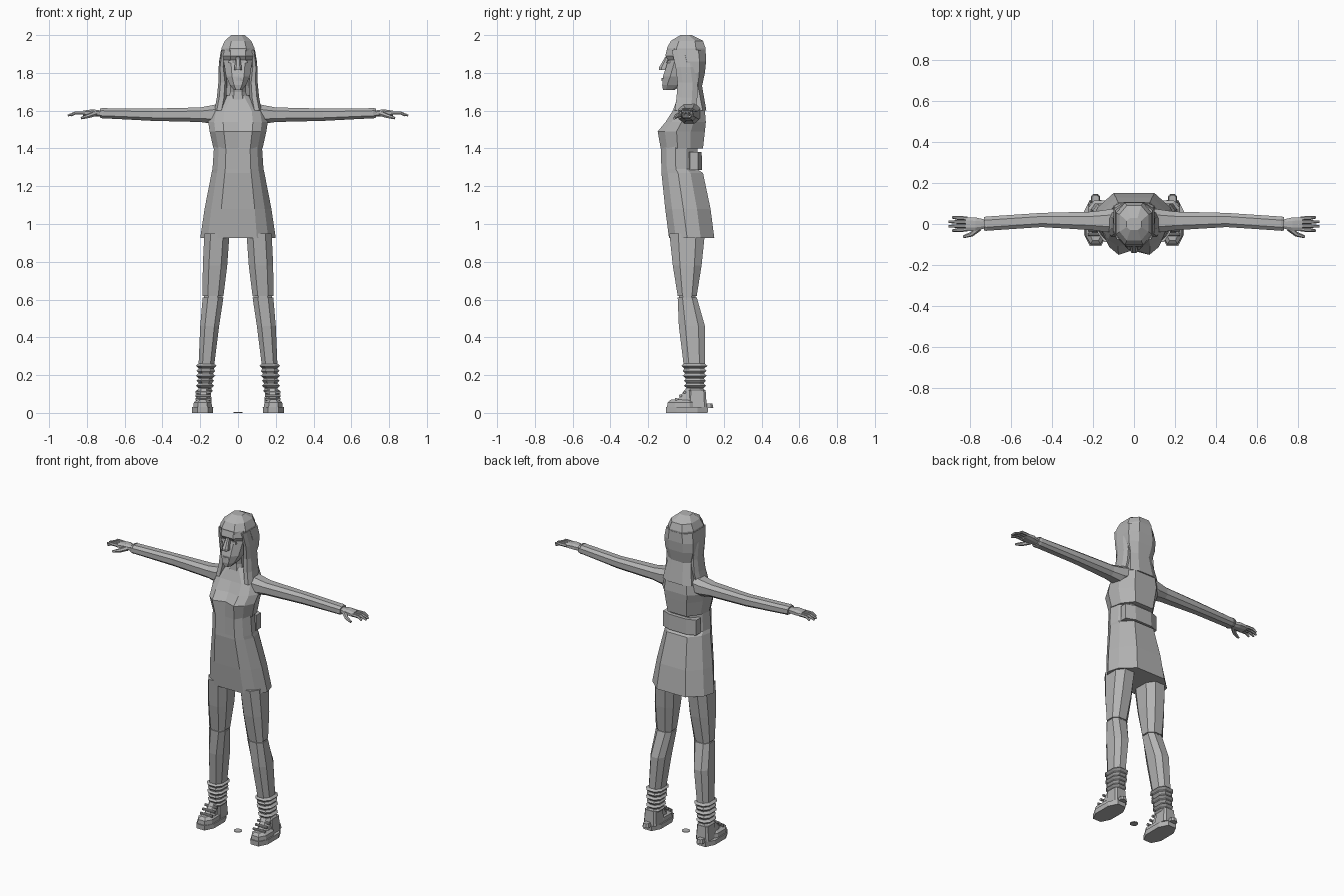
import bpy, bmesh, math
from mathutils import Vector

cube = bpy.data.objects.get("Cube")
if cube:
    bpy.data.objects.remove(cube, do_unlink=True)

colour = (.45, .45, .45, 1)
grey = bpy.data.materials.new("plain grey")
grey.use_nodes = True
grey.diffuse_color = colour
grey.node_tree.nodes["Principled BSDF"].inputs["Base Color"].default_value = colour


def loft(name, rings):
    """Skin a list of equal-length point rings and cap both ends."""
    bm = bmesh.new()
    loops = [[bm.verts.new(point) for point in ring] for ring in rings]
    for lower, upper in zip(loops, loops[1:]):
        for i in range(len(lower)):
            bm.faces.new((lower[i - 1], lower[i], upper[i], upper[i - 1]))
    bm.faces.new(loops[0])
    bm.faces.new(loops[-1])
    bmesh.ops.recalc_face_normals(bm, faces=bm.faces)
    mesh = bpy.data.meshes.new(name)
    bm.to_mesh(mesh)
    bm.free()
    mesh.materials.append(grey)
    bpy.context.collection.objects.link(bpy.data.objects.new(name, mesh))


def octagon(left, right, front, back, cut):
    """Rectangle with clipped corners."""
    dx, dy = (right - left) * cut, (back - front) * cut
    return [(left + dx, front), (right - dx, front), (right, front + dy), (right, back - dy),
            (right - dx, back), (left + dx, back), (left, back - dy), (left, front + dy)]


def upright(name, rows, flip=1, cut=.25):
    """Rows of z, left, right, front, back."""
    loft(name, [[(flip * x, y, row[0]) for x, y in octagon(*row[1:], cut)] for row in rows])


def sideways(name, rows, flip=1, cut=.25):
    """Rows of x, front, back, bottom, top."""
    loft(name, [[(flip * row[0], y, z) for y, z in octagon(*row[1:], cut)] for row in rows])


def centred(name, rows):
    """Rows of z, half width, front, back."""
    upright(name, [(z, -half, half, front, back) for z, half, front, back in rows])


def grown(row, rise, margin):
    """Copy of a row, moved along its axis and widened."""
    at, left, right, front, back = row
    return at + rise, left - margin, right + margin, front - margin, back + margin


def between(low, high, t):
    return [a + (b - a) * t for a, b in zip(low, high)]


def torso(name, rows):
    """Rows of z, half width, front, back, with a dip between the breasts."""
    rings = []
    for z, half, front, back in rows:
        dip = max(0, .025 - abs(z - 1.49) / 4)
        depth = back - front
        side = [(half * .5, front), (half * .8, front + depth * .15), (half, front + depth * .4),
                (half * .9, front + depth * .7), (half * .5, back)]
        outline = [(0, front + dip), *side, (0, back), *[(-x, y) for x, y in reversed(side)]]
        rings.append([(x, y, z) for x, y in outline])
    loft(name, rings)


def tube(name, points, radii, sides=6):
    """Round sections along a path."""
    points = [Vector(point) for point in points]
    rings = []
    for i, (point, radius) in enumerate(zip(points, radii)):
        ahead = points[min(i + 1, len(points) - 1)]
        turn = (ahead - points[max(i - 1, 0)]).to_track_quat('Z', 'Y')
        angles = [math.tau * k / sides for k in range(sides)]
        rings.append([point + turn @ Vector((math.cos(a), math.sin(a), 0)) * radius
                      for a in angles])
    loft(name, rings)


def build_arm(side, flip):
    wrist = (.72, -.033, .036, 1.56, 1.613)
    sideways(side + "_arm", [(.06, -.04, .08, 1.54, 1.65), (.13, -.04, .07, 1.53, 1.63),
                             (.2, -.03, .06, 1.54, 1.617), (.45, -.015, .054, 1.546, 1.611),
                             wrist], flip)
    sideways(side + "_cuff", [grown(wrist, -.005, .002), grown(wrist, .01, -.003)], flip)
    sideways(side + "_palm", [(.72, -.02, .02, 1.57, 1.6), (.77, -.033, .032, 1.57, 1.607),
                              (.82, -.035, .033, 1.573, 1.6)], flip)
    for finger in range(4):
        offset = finger - 1.5
        y, tip = offset * .018, .91 - abs(offset) * .018
        tube(f"{side}_finger_{finger}", [(flip * .81, y, 1.588), (flip * .86, y * 1.1, 1.588),
                                         (flip * tip, y * 1.2, 1.574)], (.01, .009, .006))
    tube(side + "_thumb", [(flip * .755, -.02, 1.585), (flip * .79, -.05, 1.572),
                           (flip * .83, -.062, 1.56)], (.015, .012, .007))


def build_leg(side, flip):
    # Thigh and shin meet at a narrow seam
    knee = (.612, .077, .187, -.044, .057)
    hip = (.95, .045, .178, -.088, .1)
    calf = (.46, .1, .2, -.038, .1)
    ankle = (.25, .126, .209, -.012, .1)
    foot = (.08, .147, .209, .01, .09)
    upright(side + "_thigh", [grown(knee, .008, 0), grown(between(knee, hip, .5), 0, .004), hip],
            flip)
    upright(side + "_knee_seam", [grown(knee, -.005, -.006), grown(knee, .015, -.006)], flip)
    upright(side + "_shin", [foot, ankle, calf, knee], flip)
    # Wrapped bands, alternately thick and thin
    for band in range(6):
        row = between(foot, ankle, .15 + band * .155)
        bulge = .01 + .004 * (band % 2)
        upright(f"{side}_ankle_band_{band}", [grown(row, 0, 0), grown(row, .012, bulge),
                                              grown(row, .024, 0)], flip)


def build_shoe(side, flip):
    sole = (0, .132, .243, -.105, .115)
    toe = (.03, .138, .236, -.1, .06)
    heel = (.03, .138, .225, .01, .11)
    instep = (.05, .148, .222, -.06, .07)
    upright(side + "_sole", [sole, grown(sole, .03, .001)], flip)
    upright(side + "_toe", [toe, grown(toe, .025, -.002), grown(toe, .04, -.02)], flip)
    upright(side + "_heel", [heel, grown(heel, .09, -.006)], flip, .12)
    upright(side + "_instep", [instep, (.13, .152, .21, 0, .08)], flip)
    upright(side + "_heel_tab", [(.025, .165, .21, .1, .145), (.05, .17, .205, .1, .14)], flip)
    for lace in range(3):
        y, z = lace * .022 - .058, lace * .018 + .066
        strap = (.142, y, y + .014, z, z + .014)
        sideways(f"{side}_lace_{lace}", [strap, grown(strap, .083, 0)], flip)


# Dress, waist band and chest
torso("skirt", [(.925, .2, -.09, .15), (1.08, .177, -.11, .13), (1.27, .14, -.13, .09),
                (1.29, .135, -.13, .06), (1.41, .127, -.134, .06)])
centred("waist_band", [(1.285, .115, 0, .085), (1.38, .115, 0, .083)])
torso("bodice", [(1.4, .13, -.134, .09), (1.49, .15, -.15, .1), (1.54, .158, -.108, .105),
                 (1.6, .145, -.07, .1), (1.68, .06, -.04, .07)])
centred("neck", [(1.62, .055, -.05, .06), (1.7, .042, -.045, .045), (1.78, .045, -.06, .045)])

# Face with a brow overhang, nose and mouth
centred("face", [(1.71, .022, -.122, -.06), (1.735, .042, -.126, -.02), (1.78, .063, -.122, .03),
                 (1.868, .077, -.094, .05), (1.89, .08, -.11, .05), (1.93, .08, -.1, .05)])
centred("nose", [(1.815, .02, -.142, -.09), (1.83, .019, -.142, -.09), (1.885, .011, -.11, -.08)])
centred("mouth", [(1.758, .024, -.13, -.11), (1.772, .018, -.13, -.11)])

# Hair
centred("hair_cap", [(1.895, .09, -.098, .1), (1.93, .088, -.102, .104), (1.97, .07, -.08, .09),
                     (2, .036, -.03, .03)])
centred("hair_back", [(1.6, .1, .03, .108), (1.73, .078, 0, .085), (1.8, .097, -.02, .1),
                      (1.86, .1, -.03, .106), (1.92, .09, -.05, .104)])

# Paired parts
for side, flip in (("left", 1), ("right", -1)):
    upright(side + "_hair_strand", [(1.6, .075, .125, -.06, .05), (1.67, .062, .112, -.05, .06),
                                    (1.75, .058, .104, -.045, .06), (1.83, .07, .103, -.055, .05),
                                    (1.92, .068, .09, -.075, .04)], flip)
    upright(side + "_eye", [(1.852, .02, .052, -.103, -.08), (1.866, .022, .05, -.1, -.08)], flip)
    build_arm(side, flip)
    build_leg(side, flip)
    build_shoe(side, flip)

# Small floor marker between the feet
tube("floor_disc", [(0, 0, 0), (0, 0, .004)], (.024, .024), 12)
